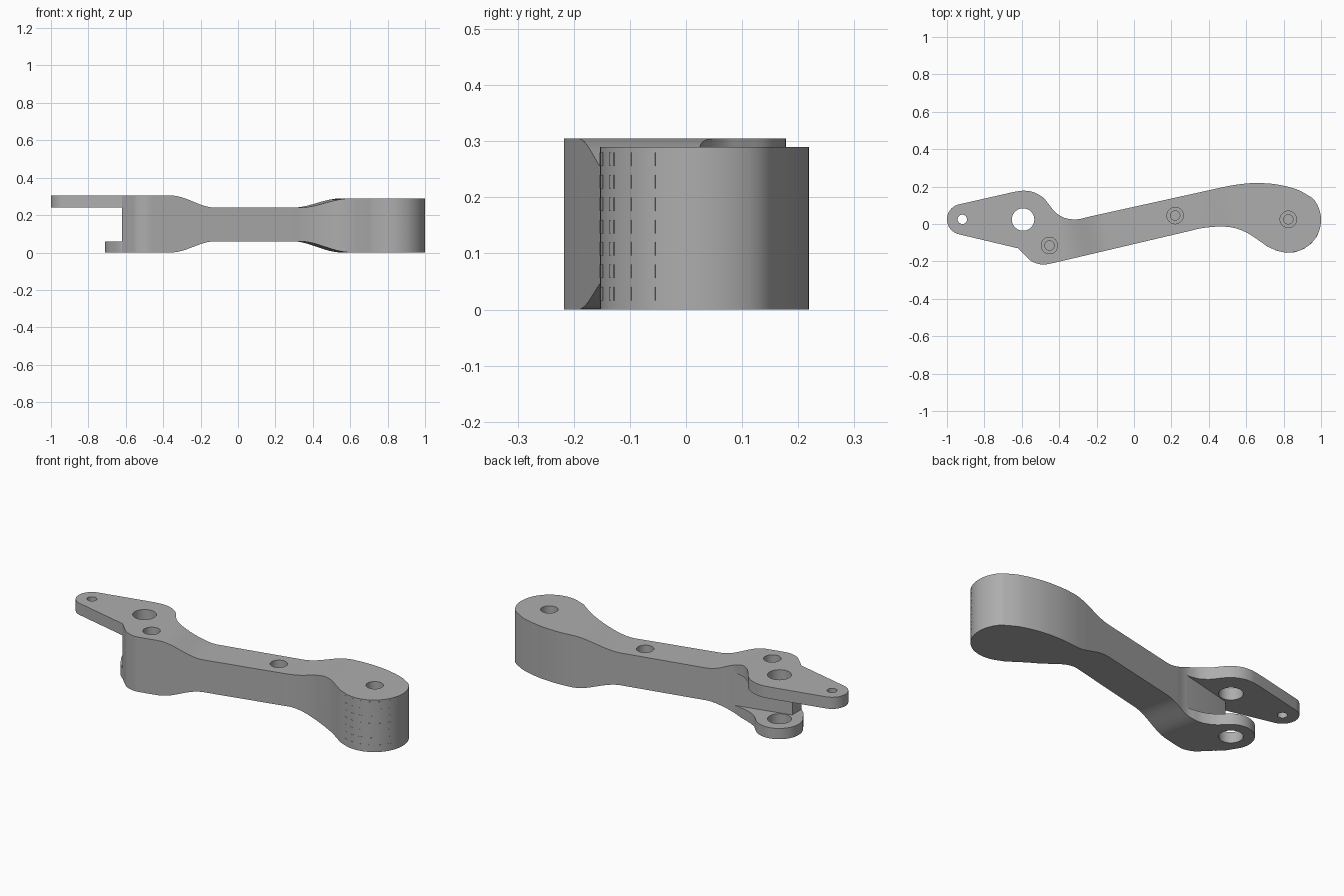
import bpy, bmesh, math
from mathutils import Matrix, Vector

if "Cube" in bpy.data.objects:
    bpy.data.objects.remove(bpy.data.objects["Cube"])

grey = bpy.data.materials.new("metal_grey")
grey.diffuse_color = (0.42, 0.42, 0.42, 1)
grey.use_nodes = True
grey.node_tree.nodes["Principled BSDF"].inputs["Base Color"].default_value = grey.diffuse_color
TILT = math.atan(0.22)  # direction of the straight arm in plan


def spline(pts, n=8):
    """Smooth curve through the points."""
    p = [Vector(q) for q in pts]
    p = [2 * p[0] - p[1]] + p + [2 * p[-1] - p[-2]]
    out = []
    for i in range(1, len(p) - 2):
        a, b, c, d = p[i - 1:i + 3]
        for k in range(n):
            t = k / n
            out.append(0.5 * (2 * b + (c - a) * t + (2 * a - 5 * b + 4 * c - d) * t * t
                              + (3 * b - a - 3 * c + d) * t ** 3))
    return [tuple(q) for q in out] + [tuple(pts[-1])]


def arc(cx, cy, r, a0, a1, n=24):
    return [(cx + r * math.cos(math.radians(a0 + (a1 - a0) * i / n)),
             cy + r * math.sin(math.radians(a0 + (a1 - a0) * i / n))) for i in range(n + 1)]


def ease(x0, x1, z0, z1, n=16):
    return [(x0 + (x1 - x0) * i / n, z0 + (z1 - z0) * (1 - math.cos(math.pi * i / n)) / 2)
            for i in range(n + 1)]


def prism(name, pts, lo, hi, matrix=None):
    """Closed prism of a plan outline between two heights."""
    bm = bmesh.new()
    verts = [bm.verts.new((x, y, lo)) for x, y in pts]
    bmesh.ops.remove_doubles(bm, verts=verts, dist=1e-5)
    face = bm.faces.new([v for v in verts if v.is_valid])
    up = bmesh.ops.extrude_face_region(bm, geom=[face])["geom"]
    bmesh.ops.translate(bm, vec=(0, 0, hi - lo), verts=[g for g in up if isinstance(g, bmesh.types.BMVert)])
    if matrix:
        bm.transform(matrix)
    bmesh.ops.recalc_face_normals(bm, faces=bm.faces)
    mesh = bpy.data.meshes.new(name)
    bm.to_mesh(mesh)
    bm.free()
    mesh.materials.append(grey)
    ob = bpy.data.objects.new(name, mesh)
    bpy.context.collection.objects.link(ob)
    return ob


def boolean(target, tool, op="DIFFERENCE"):
    mod = target.modifiers.new("bool", "BOOLEAN")
    mod.operation, mod.solver, mod.object = op, "EXACT", tool
    bpy.context.view_layer.objects.active = target
    bpy.ops.object.modifier_apply(modifier=mod.name)
    bpy.data.objects.remove(tool)


# Plan outline of the lever, counter-clockwise from the front left corner
outline = (
    spline([(-0.62, -0.13), (-0.57, -0.18), (-0.54, -0.203), (-0.49, -0.217), (-0.44, -0.21), (-0.39, -0.199)])
    + spline([(0.29, -0.039), (0.36, -0.023), (0.45, -0.014), (0.53, -0.02), (0.60, -0.045),
              (0.66, -0.083), (0.715, -0.122)])
    + arc(0.825, 0.022, 0.175, -110, 38)
    + spline([(0.945, 0.145), (0.87, 0.185), (0.76, 0.212), (0.65, 0.219), (0.56, 0.212), (0.48, 0.198)])
    + spline([(-0.24, 0.039), (-0.29, 0.027), (-0.33, 0.025), (-0.38, 0.036), (-0.425, 0.067),
              (-0.455, 0.105), (-0.49, 0.145), (-0.54, 0.171), (-0.59, 0.178), (-0.64, 0.172)])
    + arc(-0.918, 0.025, 0.082, 102, 257))
lever = prism("lever_body", outline, -0.05, 0.35)

# Thickness profile across the arm direction: thick ends, thin waist
profile = ([(-1.2, 0.305)] + ease(-0.395, -0.145, 0.305, 0.24) + ease(0.315, 0.59, 0.24, 0.29)
           + [(1.2, 0.29), (1.2, 0.0)] + ease(0.59, 0.315, 0.0, 0.06) + ease(-0.145, -0.395, 0.06, 0.0)
           + [(-1.2, 0.0)])
turn = Matrix.Rotation(TILT, 4, "Z") @ Matrix.Rotation(math.pi / 2, 4, "X")
boolean(lever, prism("profile_tool", profile, -1, 1, turn), "INTERSECT")

# Slot between the two fork plates
boolean(lever, prism("slot_tool", [(-1.3, -0.5), (-0.62, -0.5), (-0.62, -0.05), (-0.30, 0.0275),
                                   (-0.28, 0.5), (-1.3, 0.5)], 0.06, 0.24))

# Shorter, rounder lower fork plate
trim = ([(-0.62, -0.5), (-0.62, -0.132), (-0.655, -0.1)] + arc(-0.59, 0.022, 0.12, 215, 40)
        + spline([(-0.47, 0.07), (-0.435, 0.05), (-0.39, 0.034), (-0.34, 0.027)])
        + [(-0.33, 0.5), (-1.3, 0.5), (-1.3, -0.5)])
boolean(lever, prism("lower_trim_tool", trim, -0.1, 0.15))

# Pivot hole through both plates, cable hole in the tip
for x, y, r in ((-0.593, 0.024, 0.06), (-0.918, 0.025, 0.025)):
    boolean(lever, prism("hole_tool", arc(x, y, r, 0, 360, 40)[:-1], -0.2, 0.5))

# Stepped blind screw holes from above
for x, y, top in ((-0.452, -0.115, 0.305), (0.22, 0.045, 0.24), (0.825, 0.025, 0.29)):
    boolean(lever, prism("bore_tool", arc(x, y, 0.044, 0, 360, 32)[:-1], top - 0.08, 0.5))
    boolean(lever, prism("pilot_tool", arc(x, y, 0.025, 0, 360, 32)[:-1], top - 0.12, 0.5))

bpy.ops.object.select_all(action="DESELECT")
lever.select_set(True)
bpy.context.view_layer.objects.active = lever
bpy.ops.object.shade_smooth_by_angle(angle=math.radians(30))

# Rows of thin grip pads around the rounded end
for row in range(7):
    z = 0.016 + row * 0.04
    for a in (-110, -95, -79, -62, -46, -29):
        ring = arc(0.825, 0.022, 0.176, a - 3, a + 3, 4) + arc(0.825, 0.022, 0.171, a + 3, a - 3, 4)
        prism("grip_pad", ring, z, z + 0.024)
